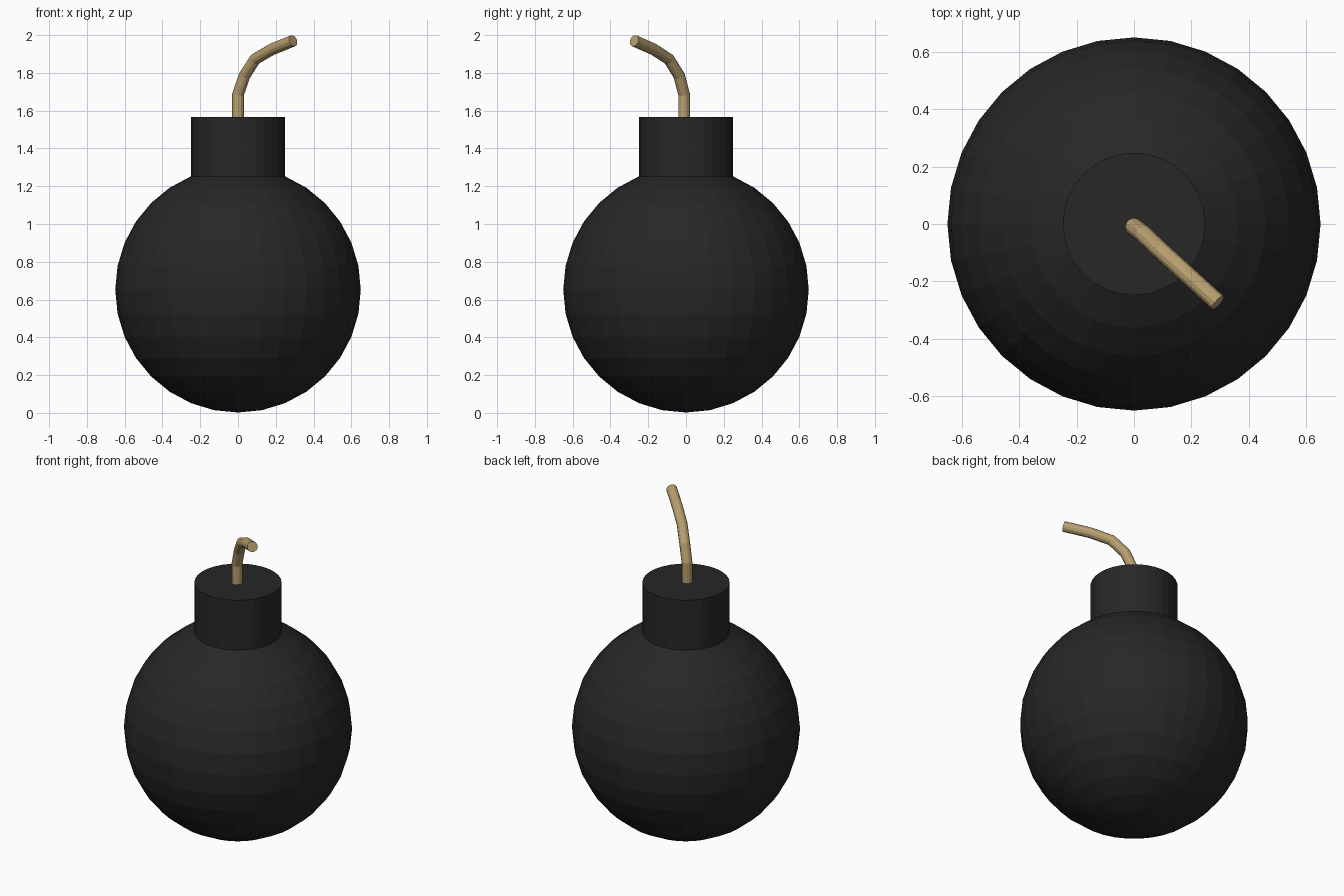
import bpy

if "Cube" in bpy.data.objects:
    bpy.data.objects.remove(bpy.data.objects["Cube"])


def material(name, color):
    m = bpy.data.materials.new(name)
    m.diffuse_color = (*color, 1)
    m.use_nodes = True
    m.node_tree.nodes["Principled BSDF"].inputs["Base Color"].default_value = m.diffuse_color
    return m


black = material("black_iron", (0.02, 0.02, 0.02))
tan = material("fuse_cord", (0.48, 0.35, 0.16))

# Round body
bpy.ops.mesh.primitive_uv_sphere_add(segments=32, ring_count=16, radius=0.65, location=(0, 0, 0.652))
body = bpy.context.object
body.name = "body"
body.data.materials.append(black)

# Neck, sunk slightly into the body
bpy.ops.mesh.primitive_cylinder_add(vertices=32, radius=0.248, depth=0.335, location=(0, 0, 1.3985))
neck = bpy.context.object
neck.name = "neck"
neck.data.materials.append(black)

# Bent fuse swept along a short path
path = [(0, -0.01, 1.54), (0, -0.01, 1.685), (0.034, -0.036, 1.785),
        (0.09, -0.09, 1.872), (0.18, -0.172, 1.925), (0.292, -0.274, 1.97)]
curve = bpy.data.curves.new("fuse", "CURVE")
curve.dimensions = "3D"
curve.bevel_depth = 0.031
curve.bevel_resolution = 4
curve.use_fill_caps = True
spline = curve.splines.new("POLY")
spline.points.add(len(path) - 1)
for point, co in zip(spline.points, path):
    point.co = (*co, 1)
spline.use_smooth = False
curve.materials.append(tan)
fuse = bpy.data.objects.new("fuse", curve)
bpy.context.collection.objects.link(fuse)
bpy.ops.object.select_all(action="DESELECT")
fuse.select_set(True)
bpy.context.view_layer.objects.active = fuse
bpy.ops.object.convert(target="MESH")
